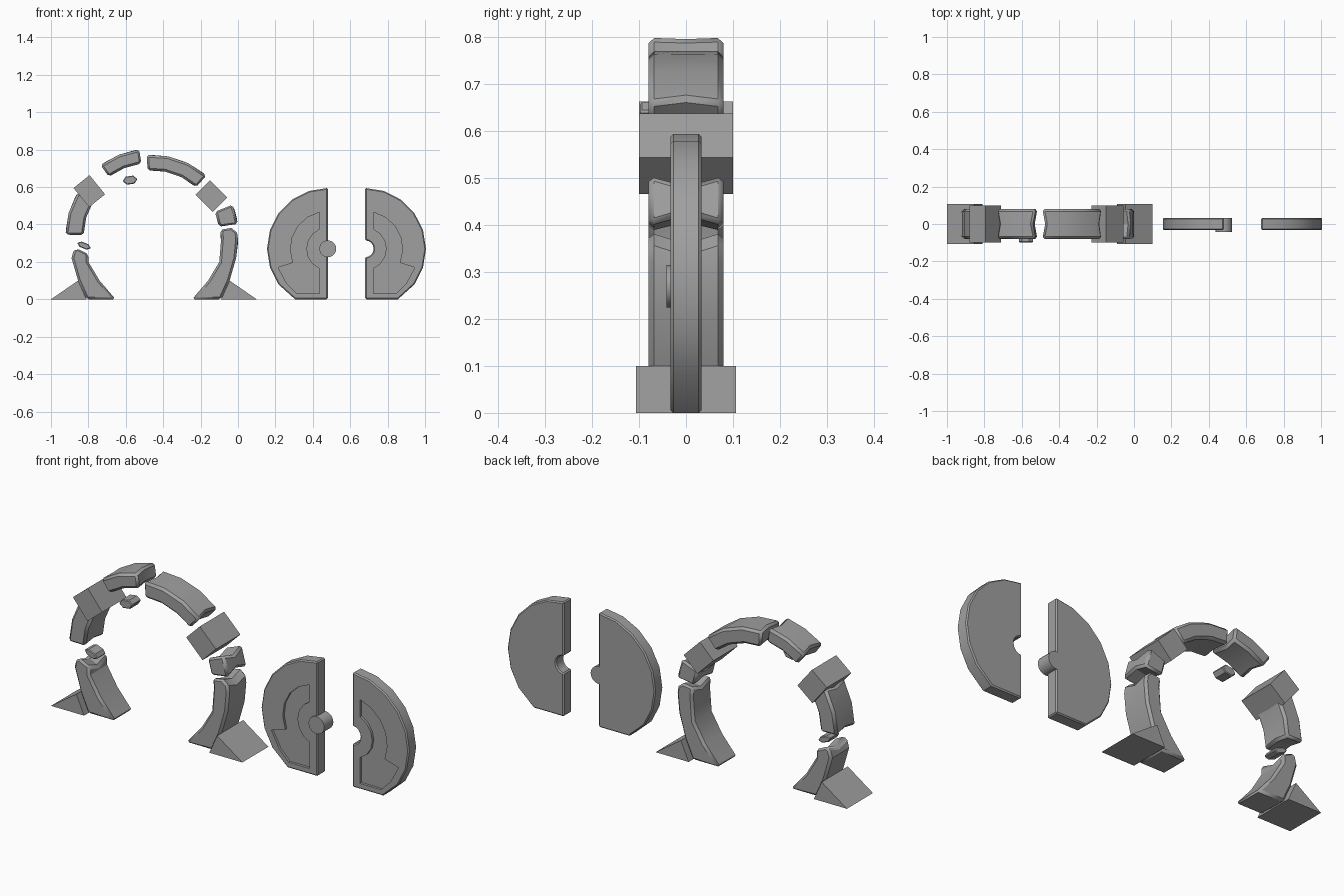
import bpy, bmesh
from math import radians, cos, sin

cube = bpy.data.objects.get("Cube")
if cube:
    bpy.data.objects.remove(cube, do_unlink=True)

grey = bpy.data.materials.new("stone grey")
grey.use_nodes = True
stone_colour = (.35, .35, .35, 1)
grey.diffuse_color = stone_colour
grey.node_tree.nodes["Principled BSDF"].inputs["Base Color"].default_value = stone_colour


def loft(name, sections, bevel=0):
    """Join matching x-z profiles, given as (y, profile) pairs, and cap both ends."""
    bm = bmesh.new()
    rings = [[bm.verts.new((x, y, z)) for x, z in profile] for y, profile in sections]
    bm.faces.new(rings[0])
    bm.faces.new(rings[-1])
    for front_ring, back_ring in zip(rings, rings[1:]):
        for i in range(len(front_ring)):
            bm.faces.new((front_ring[i - 1], front_ring[i], back_ring[i], back_ring[i - 1]))
    bmesh.ops.recalc_face_normals(bm, faces=bm.faces)
    mesh = bpy.data.meshes.new(name)
    bm.to_mesh(mesh)
    bm.free()
    mesh.materials.append(grey)
    obj = bpy.data.objects.new(name, mesh)
    bpy.context.collection.objects.link(obj)
    if bevel:
        modifier = obj.modifiers.new("worn edges", "BEVEL")
        modifier.width = bevel
        modifier.segments = 1
        modifier.limit_method = "ANGLE"
        modifier.angle_limit = radians(50)
    return obj


def slab(name, profile, front, back, bevel=0):
    return loft(name, [(front, profile), (back, profile)], bevel)


def smooth(obj):
    bpy.ops.object.select_all(action="DESELECT")
    obj.select_set(True)
    bpy.context.view_layer.objects.active = obj
    bpy.ops.object.shade_smooth_by_angle(angle=radians(30))


def arc(radius, start, end, steps):
    angles = [radians(start + (end - start) * i / steps) for i in range(steps + 1)]
    return [(radius * cos(a), radius * sin(a)) for a in angles]


def place(points, x, z, side=1):
    return [(x + side * px, z + pz) for px, pz in points]


def turned(points, degrees):
    c, s = cos(radians(degrees)), sin(radians(degrees))
    return [(c * x - s * z, s * x + c * z) for x, z in points]


arch_x, arch_z = -.46, .335
leg_x = -.45
stone_depth, block_depth, foot_depth = .08, .1, .107
worn = .012


# Curved arch stones, with broken ends hollowed at mid depth
def arch_stone(name, start, end, inner, outer, steps, hollow):
    def sector(trim):
        points = arc(outer, start + trim, end - trim, steps)
        points += arc(inner, end - trim, start + trim, steps)
        return place(points, arch_x, arch_z)

    smooth(loft(name, [(-stone_depth, sector(0)), (0, sector(hollow)),
                       (stone_depth, sector(0))], worn))


arch_stone("left_shoulder", 8, 22, .362, .465, 1, 3)
arch_stone("left_crown", 48, 94, .355, .438, 3, 2)
arch_stone("right_crown", 98, 126, .395, .472, 2, 2)
arch_stone("right_shoulder", 149, 179, .366, .463, 2, 2)


# Legs with a broken top, each beside a wedge foot
def leg(label, side, top):
    def profile(drop):
        outer = [(.36, 0), (.405, .1), (.44, .22)]
        inner = [(.35, .2), (.29, .1), (.205, 0)]
        broken = [(x, z - drop) for x, z in top]
        return place(outer + broken + inner, leg_x, 0, side)

    smooth(loft(label + "_leg", [(-stone_depth, profile(0)), (0, profile(.025)),
                                 (stone_depth, profile(0))], worn))
    wedge = [(.36, 0), (.405, .1), (.55, 0)]
    slab(label + "_foot", place(wedge, leg_x, 0, side), -foot_depth, foot_depth)


leg("left", 1, [(.45, .325), (.445, .36), (.415, .385), (.355, .375), (.36, .33)])
leg("right", -1, [(.43, .26), (.41, .275), (.35, .245)])


# Square locking blocks
def block(name, x, z, turn):
    long, short = .066, .055
    corners = [(-long, -short), (long, -short), (long, short), (-long, short)]
    slab(name, place(turned(corners, turn), x, z), -block_depth, block_depth)


block("left_block", -.142, .552, -45)
block("right_block", -.795, .578, -51)


# Small fallen chips
def chip(name, x, z, length, height, turn, front, back):
    outline = [(px * length, pz * height) for px, pz in arc(.5, 0, 300, 5)]
    slab(name, place(turned(outline, turn), x, z), front, back, worn / 3)


chip("arch_chip", -.577, .637, .08, .05, 8, -.098, -.025)
chip("leg_chip", -.823, .287, .08, .035, -22, -.035, .04)

# Split disc: two mirrored halves, each with a sunken panel
axle_z, disc_radius, disc_depth = .27, .325, .033
axle_radius = .045
left_cut, right_cut = .68, .48


def half_disc(name, cut_x, side, notch):
    rim = arc(disc_radius, 90, -36, 7) + [(.175, -axle_z), (0, -axle_z)] + notch
    disc = slab(name, place(rim, cut_x, axle_z, side), -disc_depth, disc_depth, worn / 2)
    # The panel is a band round the axle that widens at the bottom
    panel = arc(.2, 77, -22, 5)
    panel += [(.265, -.1), (.22, -.185), (.165, -.24), (axle_radius, -.24)]
    panel += arc(.115, -67, 67, 6)
    cutter = slab("panel_cutter", place(panel, cut_x, axle_z, side), -.06, -.02)
    cutter.hide_render = True
    modifier = disc.modifiers.new("sunken panel", "BOOLEAN")
    modifier.operation = "DIFFERENCE"
    modifier.solver = "EXACT"
    modifier.object = cutter
    bpy.context.view_layer.update()
    result = disc.evaluated_get(bpy.context.evaluated_depsgraph_get())
    mesh = bpy.data.meshes.new_from_object(result)
    disc.modifiers.clear()
    disc.data = mesh
    bpy.data.objects.remove(cutter, do_unlink=True)
    smooth(disc)


half_disc("left_half_disc", left_cut, 1, arc(axle_radius, -90, 90, 8))
half_disc("right_half_disc", right_cut, -1, [])

# Axle pin standing out from the right half
pin_outline = place(arc(axle_radius, 0, 345, 23), right_cut, axle_z)
smooth(slab("axle_pin", pin_outline, -.042, disc_depth))
